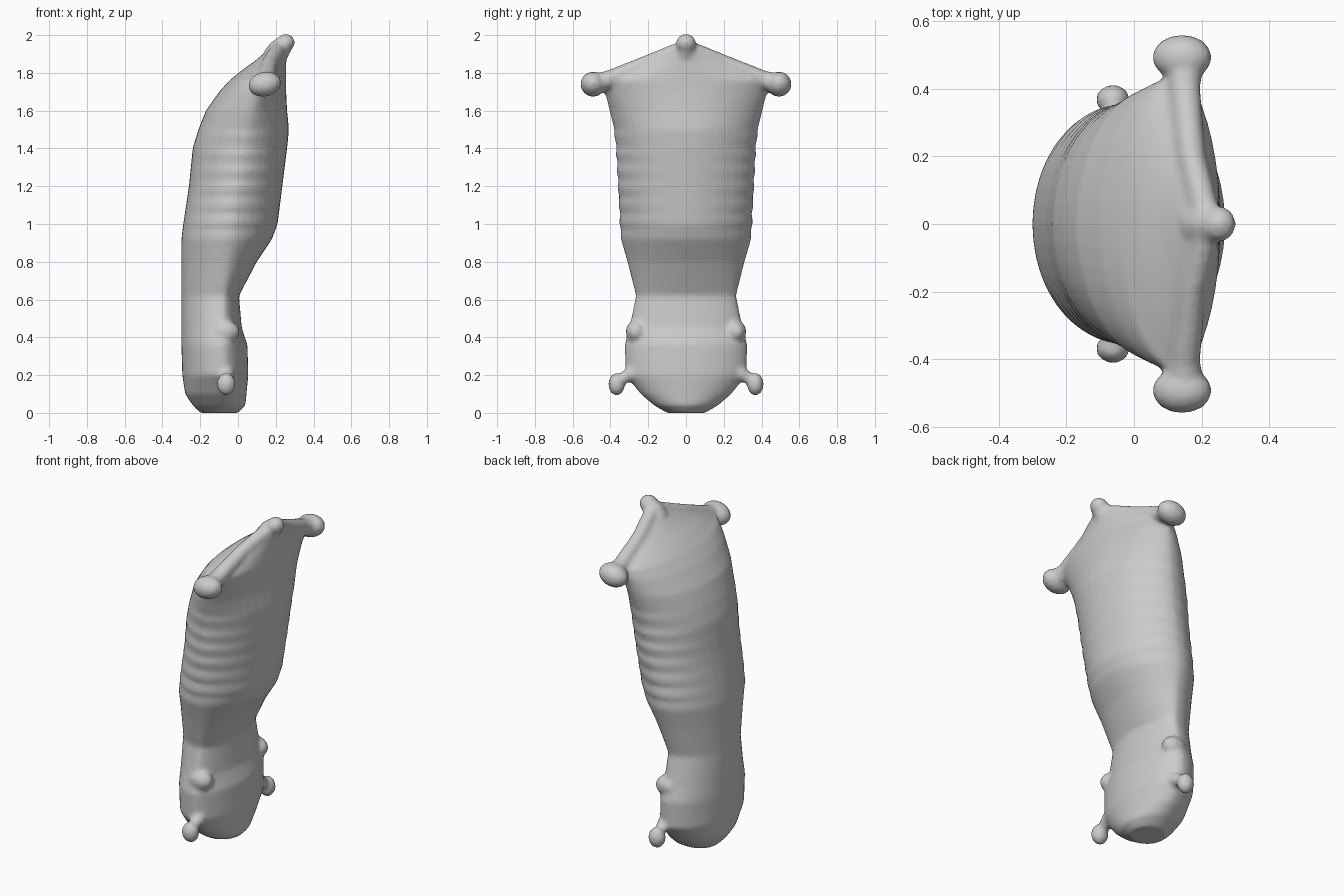
import bpy, bmesh, math
from mathutils import Vector

cube = bpy.data.objects.get("Cube")
if cube:
    bpy.data.objects.remove(cube)

grey = bpy.data.materials.new("plain grey")
grey.use_nodes = True
COLOUR = (0.6, 0.6, 0.6, 1)
grey.diffuse_color = COLOUR
grey.node_tree.nodes["Principled BSDF"].inputs["Base Color"].default_value = COLOUR
parts = []


def finish(name, bm):
    mesh = bpy.data.meshes.new(name)
    bmesh.ops.recalc_face_normals(bm, faces=bm.faces)
    bm.to_mesh(mesh)
    bm.free()
    obj = bpy.data.objects.new(name, mesh)
    bpy.context.collection.objects.link(obj)
    mesh.materials.append(grey)
    parts.append(obj)
    return obj


def skin(bm, rings):
    n = len(rings[0])
    for a, b in zip(rings, rings[1:]):
        for k in range(n):
            bm.faces.new((a[k], a[(k + 1) % n], b[(k + 1) % n], b[k]))
    bm.faces.new(rings[0])
    bm.faces.new(rings[-1])


def tube(name, points, sides=12):
    """Round tube through (position, radius) pairs, closed at both ends."""
    bm = bmesh.new()
    pos = [Vector(p) for p, r in points]
    rings = []
    for i, (p, r) in enumerate(points):
        d = (pos[min(i + 1, len(pos) - 1)] - pos[max(i - 1, 0)]).normalized()
        u = d.cross(Vector((1, 0, 0.01))).normalized()
        v = d.cross(u)
        rings.append([bm.verts.new(pos[i] + r * (u * math.cos(a) + v * math.sin(a)))
                      for a in (math.tau * k / sides for k in range(sides))])
    skin(bm, rings)
    finish(name, bm)


def knob(name, centre, size, tilt=0):
    bm = bmesh.new()
    bmesh.ops.create_uvsphere(bm, u_segments=16, v_segments=10, radius=1)
    obj = finish(name, bm)
    obj.location, obj.scale = centre, size
    obj.rotation_euler.y = tilt


# Body sections: height, back x, widest x, front x, half width
LEVELS = [
    (0.0, -0.20, -0.10, 0.00, 0.10), (0.04, -0.24, -0.08, 0.04, 0.17),
    (0.10, -0.28, -0.08, 0.045, 0.24), (0.2, -0.295, -0.08, 0.055, 0.32),
    (0.36, -0.30, -0.08, 0.05, 0.325), (0.45, -0.30, -0.08, 0.02, 0.30),
    (0.62, -0.30, -0.08, 0.005, 0.265), (0.8, -0.30, -0.06, 0.10, 0.31),
    (0.92, -0.30, -0.05, 0.18, 0.345), (1.0, -0.29, -0.04, 0.21, 0.35),
    (1.2, -0.26, 0.00, 0.235, 0.36), (1.4, -0.24, 0.03, 0.26, 0.37),
    (1.5, -0.21, 0.045, 0.27, 0.38), (1.6, -0.17, 0.07, 0.26, 0.405),
    (1.7, -0.10, 0.11, 0.255, 0.43), (1.76, -0.045, 0.14, 0.255, 0.44),
    (1.81, 0.015, 0.15, 0.255, 0.33), (1.86, 0.085, 0.17, 0.255, 0.22),
    (1.93, 0.17, 0.2, 0.26, 0.07),
]


def section(level, sides=40):
    z, back, mid, front, half = level
    if 0.95 < z < 1.5:                     # soft wrinkles along the flanks
        half += 0.005 * math.sin(z * 70)
    pts = []
    for k in range(sides):
        a = math.tau * k / sides
        c, s = math.cos(a), math.sin(a)
        x = mid + (front - mid) * c ** 1.2 if c > 0 else mid + (mid - back) * c
        pts.append((x, half * s, z))
    return pts


bm = bmesh.new()
rings = []
for low, high in zip(LEVELS, LEVELS[1:]):
    steps = max(1, round((high[0] - low[0]) / 0.03))
    for i in range(steps):
        mixed = [p + (q - p) * i / steps for p, q in zip(low, high)]
        rings.append([bm.verts.new(p) for p in section(mixed)])
rings.append([bm.verts.new(p) for p in section(LEVELS[-1])])
skin(bm, rings)
finish("body", bm)

# Paired parts: hood rim, shoulder knobs, hip bumps and feet
for side, y in (("left", 1), ("right", -1)):
    tube("hood_rim_" + side, [((0.15, 0.47 * y, 1.745), 0.055), ((0.15, 0.40 * y, 1.77), 0.047),
                              ((0.17, 0.2 * y, 1.855), 0.042), ((0.21, 0.04 * y, 1.92), 0.042),
                              ((0.22, 0, 1.925), 0.035)])
    knob("shoulder_knob_" + side, (0.142, 0.492 * y, 1.74), (0.09, 0.068, 0.066), -0.2)
    knob("hip_bump_" + side, (-0.065, 0.265 * y, 0.43), (0.075, 0.055, 0.06))
    tube("foot_stem_" + side, [((-0.06, 0.28 * y, 0.21), 0.045), ((-0.06, 0.33 * y, 0.185), 0.032),
                               ((-0.06, 0.36 * y, 0.16), 0.032)])
    knob("foot_knob_" + side, (-0.062, 0.367 * y, 0.152), (0.051, 0.045, 0.061))

# Nub at the peak of the hood
tube("peak_stem", [((0.19, 0, 1.88), 0.065), ((0.22, 0, 1.925), 0.06), ((0.25, 0, 1.96), 0.047)])
knob("peak_knob", (0.25, 0, 1.957), (0.053, 0.054, 0.048), -0.6)

# Fuse everything into one soft skin
bpy.ops.object.select_all(action='DESELECT')
for part in parts:
    part.select_set(True)
body = parts[0]
bpy.context.view_layer.objects.active = body
bpy.ops.object.join()
remesh = body.modifiers.new("fuse", 'REMESH')
remesh.mode = 'VOXEL'
remesh.voxel_size = 0.012
soften = body.modifiers.new("soften", 'SMOOTH')
soften.factor = 0.5
soften.iterations = 6
for name in ("fuse", "soften"):
    bpy.ops.object.modifier_apply(modifier=name)
bpy.ops.object.shade_smooth_by_angle(angle=math.radians(60))
